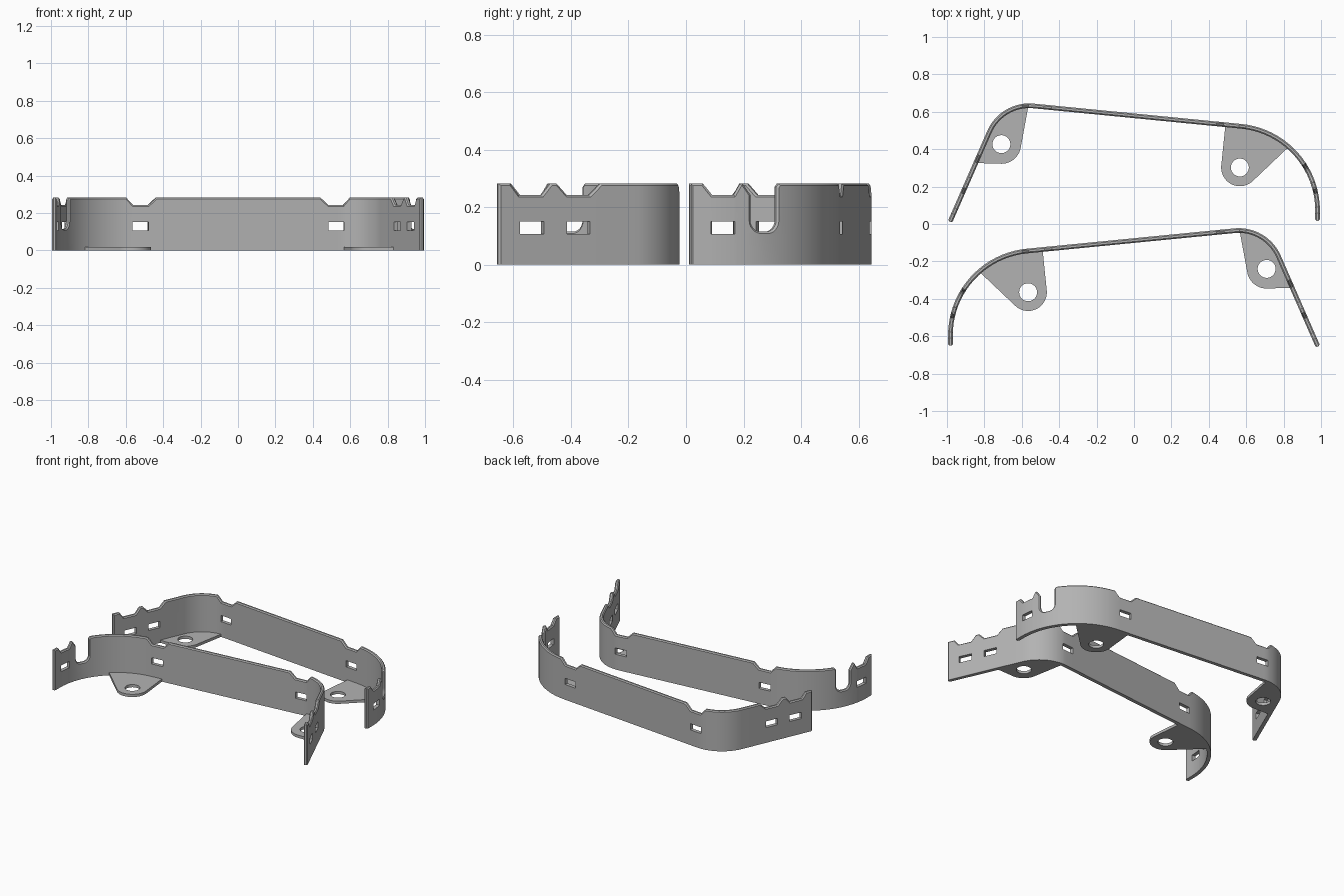
import bpy, bmesh, math
from mathutils import Vector

if "Cube" in bpy.data.objects:
    bpy.data.objects.remove(bpy.data.objects["Cube"])

T, H, LOW = 0.025, 0.282, 0.243      # wall thickness, height, notch height
HOLE_Z = (0.107, 0.151)

steel = bpy.data.materials.new("grey metal")
steel.diffuse_color = (0.45, 0.45, 0.45, 1)
steel.use_nodes = True
steel.node_tree.nodes["Principled BSDF"].inputs["Base Color"].default_value = steel.diffuse_color


# Plan path of the outer wall face: straight, small bend, long straight, wide bend
def fillet(corner, d0, d1, r):
    """Centre and tangent points of a right-turning bend between two directions."""
    t = r * math.tan(d0.angle(d1) / 2)
    a, b = corner - d0 * t, corner + d1 * t
    return a + Vector((d0.y, -d0.x)) * r, a, b


slope = 0.098
d_left = Vector((0.4375, 1)).normalized()
d_long = Vector((1, -slope)).normalized()
d_end = Vector((0, -1))
start, finish = Vector((-0.995, 0.017)), Vector((0.994, 0.017))
k = (0.646 - slope * (start.x + 0.56) - start.y) / (d_left.y + slope * d_left.x)
corner1 = start + d_left * k
corner2 = Vector((finish.x, 0.646 - slope * (finish.x + 0.56)))
R1, R2 = 0.245, 0.465
c1, a1, b1 = fillet(corner1, d_left, d_long, R1)
c2, a2, b2 = fillet(corner2, d_long, d_end, R2)
L1 = (a1 - start).length
L2 = L1 + R1 * d_left.angle(d_long)
L3 = L2 + (a2 - b1).length
L4 = L3 + R2 * d_long.angle(d_end)
LEN = L4 + (finish - b2).length


def turn(v, ang):
    c, s = math.cos(ang), math.sin(ang)
    return Vector((v.x * c + v.y * s, v.y * c - v.x * s))


def place(s, d=0):
    """Point at path length s, moved inward by d."""
    if s < L1:
        p, t = start + d_left * s, d_left
    elif s < L2:
        w = (s - L1) / R1
        p, t = c1 + turn(a1 - c1, w), turn(d_left, w)
    elif s < L3:
        p, t = b1 + d_long * (s - L2), d_long
    elif s < L4:
        w = (s - L3) / R2
        p, t = c2 + turn(a2 - c2, w), turn(d_long, w)
    else:
        p, t = b2 + d_end * (s - L4), d_end
    return p + Vector((t.y, -t.x)) * d


SAMPLES = [(i * LEN / 4000, place(i * LEN / 4000)) for i in range(4001)]


def s_left(y):
    return (y - start.y) / d_left.y


def s_top(x):
    return min((q for q in SAMPLES if L1 < q[0]), key=lambda q: abs(q[1].x - x))[0]


def s_right(y):
    return min((q for q in SAMPLES if q[0] > L3), key=lambda q: abs(q[1].y - y))[0]


def notch(f, a, b, c, d):
    return [(f(a), H), (f(b), LOW), (f(c), LOW), (f(d), H)]


# Unrolled top outline with notches and the round-bottomed slot
top = [(0, H)]
top += notch(s_left, 0.059, 0.088, 0.168, 0.198)
top += notch(s_left, 0.220, 0.254, 0.334, 0.372)
top += notch(s_top, -0.600, -0.563, -0.481, -0.440)
top += notch(s_top, 0.440, 0.481, 0.563, 0.600)
sa, sb, rad, zb = s_right(0.317), s_right(0.226), 0.04, 0.115
top += [(sa - 0.01, H), (sa, H - 0.012)]
for cx, w0 in ((sa + rad, 180), (sb - rad, 270)):
    for i in range(7):
        w = math.radians(w0 + 15 * i)
        top.append((cx + rad * math.cos(w), zb + rad + rad * math.sin(w)))
top += [(sb, LOW), (s_right(0.199), H)]
top += notch(s_right, 0.190, 0.167, 0.090, 0.059)
top.append((LEN, H))

HOLES = [(s_left(0.090), s_left(0.173)), (s_left(0.254), s_left(0.334)),
         (s_top(-0.567), s_top(-0.481)), (s_top(0.481), s_top(0.567)),
         (s_right(0.170), s_right(0.086))]


def cut(bm, co, no):
    bmesh.ops.bisect_plane(bm, geom=bm.verts[:] + bm.edges[:] + bm.faces[:],
                           dist=1e-5, plane_co=co, plane_no=no)


def finish_part(name, bm, mirrored):
    if mirrored:
        for v in bm.verts:
            v.co.x, v.co.y = -v.co.x, v.co.y - 0.667
    bmesh.ops.recalc_face_normals(bm, faces=bm.faces[:])
    me = bpy.data.meshes.new(name)
    bm.to_mesh(me)
    bm.free()
    me.materials.append(steel)
    ob = bpy.data.objects.new(name, me)
    bpy.context.collection.objects.link(ob)
    bpy.ops.object.select_all(action='DESELECT')
    ob.select_set(True)
    bpy.context.view_layer.objects.active = ob
    bpy.ops.object.shade_smooth_by_angle(angle=math.radians(25))


def wall(name, mirrored):
    bm = bmesh.new()
    # Flat slab with chamfered top and ends; local axes are length, depth, height
    outline = [(0, 0)] + top + [(LEN, 0)]
    face = bm.faces.new([bm.verts.new((s, 0, z)) for s, z in outline])
    ext = bmesh.ops.extrude_face_region(bm, geom=[face], use_keep_orig=True)
    for v in ext["geom"]:
        if isinstance(v, bmesh.types.BMVert):
            v.co.y = T
    bmesh.ops.recalc_face_normals(bm, faces=bm.faces[:])
    rim = [e for e in bm.edges if abs(e.verts[0].co.y - e.verts[1].co.y) < 1e-6
           and max(v.co.z for v in e.verts) > 1e-6]
    bmesh.ops.bevel(bm, geom=rim, offset=0.007, segments=1, affect='EDGES')
    # Rectangular holes
    for z in HOLE_Z:
        cut(bm, (0, 0, z), (0, 0, 1))
    for s0, s1 in HOLES:
        cut(bm, (s0, 0, 0), (1, 0, 0))
        cut(bm, (s1, 0, 0), (1, 0, 0))
        gone = []
        for f in bm.faces:
            m = f.calc_center_median()
            if s0 < m.x < s1 and HOLE_Z[0] < m.z < HOLE_Z[1] and abs(f.normal.y) > 0.9:
                gone.append(f)
        bmesh.ops.delete(bm, geom=gone, context='FACES')
        bmesh.ops.bridge_loops(bm, edges=[e for e in bm.edges if e.is_boundary])
    # Bend the slab around the path
    for lo, hi, n in ((L1, L2, 16), (L3, L4, 20)):
        for i in range(n + 1):
            cut(bm, (lo + (hi - lo) * i / n, 0, 0), (1, 0, 0))
    for v in bm.verts:
        p = place(v.co.x, v.co.y)
        v.co.x, v.co.y = p
    finish_part(name, bm, mirrored)


def bracket(name, mirrored, s0, s1, c, r, w0, w1):
    """Flat mounting tab from the wall to a rounded end with a round hole."""
    bm = bmesh.new()
    loop = [place(s0 + (s1 - s0) * i / 16, T - 0.002) for i in range(17)]
    for i in range(17):
        w = math.radians(w0 + (w1 - w0) * i / 16)
        loop.append(Vector((c[0] + r * math.cos(w), c[1] + r * math.sin(w))))
    ring = [Vector((c[0] + 0.048 * math.cos(i * math.pi / 16),
                    c[1] + 0.048 * math.sin(i * math.pi / 16))) for i in range(32)]
    edges = []
    for pts in (loop, ring):
        vs = [bm.verts.new((p.x, p.y, 0)) for p in pts]
        edges += [bm.edges.new((vs[i - 1], vs[i])) for i in range(len(vs))]
    bmesh.ops.triangle_fill(bm, use_beauty=True, edges=edges, normal=(0, 0, 1))
    ext = bmesh.ops.extrude_face_region(bm, geom=bm.faces[:], use_keep_orig=True)
    for v in ext["geom"]:
        if isinstance(v, bmesh.types.BMVert):
            v.co.z = 0.019
    finish_part(name, bm, mirrored)


# Back guard and its mirrored front twin
for side, m in (("back", False), ("front", True)):
    wall(side + "_wall", m)
    bracket(side + "_small_bracket", m, s_left(0.335), s_top(-0.567),
            (-0.709, 0.427), 0.105, -10, -94)
    bracket(side + "_large_bracket", m, s_top(0.49), s_top(0.835),
            (0.566, 0.302), 0.1, -47, -185.5)
